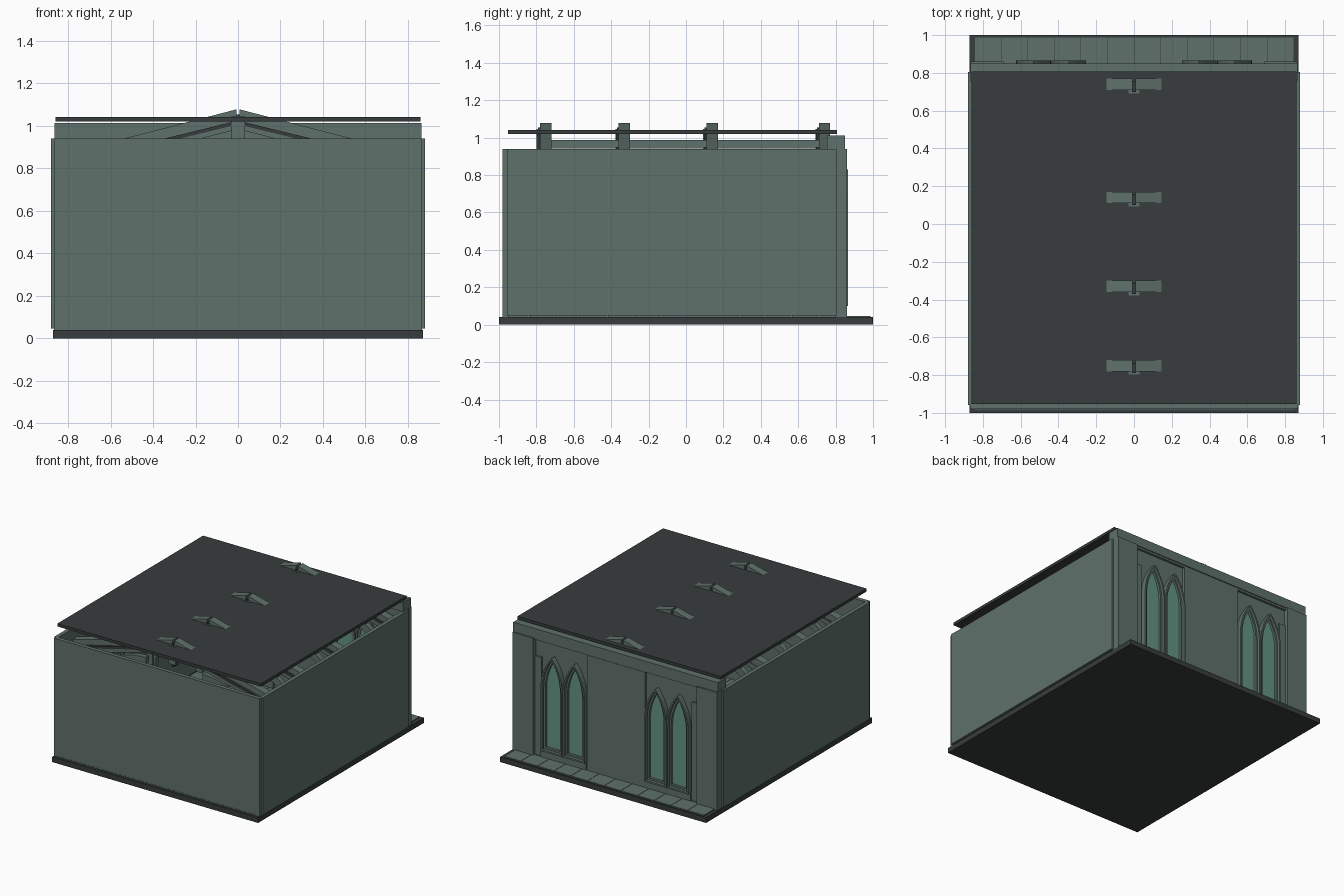
import bpy, bmesh, math

cube = bpy.data.objects.get("Cube")
if cube:
    bpy.data.objects.remove(cube, do_unlink=True)


def material(name, r, g, b):
    m = bpy.data.materials.new(name)
    m.use_nodes = True
    m.diffuse_color = (r, g, b, 1)
    m.node_tree.nodes["Principled BSDF"].inputs["Base Color"].default_value = (r, g, b, 1)
    return m


STONE = material("grey_green_stone", 0.115, 0.165, 0.145)
DARK = material("dark_slate", 0.038, 0.045, 0.045)
GLASS = material("green_glass", 0.125, 0.29, 0.225)


def finish(name, bm, mat):
    bmesh.ops.recalc_face_normals(bm, faces=bm.faces)
    me = bpy.data.meshes.new(name)
    bm.to_mesh(me)
    bm.free()
    me.materials.append(mat)
    ob = bpy.data.objects.new(name, me)
    bpy.context.collection.objects.link(ob)
    return ob


def prism(name, pts, y0, y1, mat):
    """Extrude an (x, z) outline along y."""
    bm = bmesh.new()
    a, b = [[bm.verts.new((x, y, z)) for x, z in pts] for y in (y0, y1)]
    bm.faces.new(a)
    bm.faces.new(b)
    for i in range(len(pts)):
        j = (i + 1) % len(pts)
        bm.faces.new((a[i], a[j], b[j], b[i]))
    return finish(name, bm, mat)


def ring(name, outer, inner, y0, y1, mat):
    """Closed frame between two matching (x, z) outlines."""
    bm = bmesh.new()
    loops = [[bm.verts.new((x, y, z)) for x, z in pts]
             for pts, y in ((outer, y0), (outer, y1), (inner, y1), (inner, y0))]
    for k in range(4):
        a, b = loops[k], loops[(k + 1) % 4]
        for i in range(len(a)):
            j = (i + 1) % len(a)
            bm.faces.new((a[i], a[j], b[j], b[i]))
    return finish(name, bm, mat)


def box(name, x0, x1, y0, y1, z0, z1, mat):
    return prism(name, [(x0, z0), (x1, z0), (x1, z1), (x0, z1)], y0, y1, mat)


def lancet(cx, inset):
    """Pointed arch outline, shrunk by inset."""
    w, spring, bottom = 0.092 - inset, 0.58, 0.1 + inset
    h = 0.25 - 1.4 * inset
    r = (w * w + h * h) / (2 * w)
    top = math.asin(h / r)
    side = [(w - r + r * math.cos(top * i / 8), spring + r * math.sin(top * i / 8))
            for i in range(9)]
    half = [(w, bottom)] + side
    return [(cx + x, z) for x, z in half] + [(cx - x, z) for x, z in half[-2::-1]]


# Floor slab and tiles
box("floor_slab", -0.87, 0.87, -1, 1, 0, 0.04, DARK)
bm = bmesh.new()
for col in range(12):
    for row in range(14):
        x, y = -0.774 + col * 0.1408, 0.918 - row * 0.1408
        made = bmesh.ops.create_cube(bm, size=1)["verts"]
        bmesh.ops.scale(bm, vec=(0.138, 0.138, 0.01), verts=made)
        bmesh.ops.translate(bm, vec=(x, y, 0.042), verts=made)
finish("floor_tiles", bm, STONE)

# Plain walls
box("front_wall", -0.867, 0.867, -0.98, -0.95, 0.04, 0.94, STONE)
for s, side in ((1, "left"), (-1, "right")):
    box(side + "_wall", s * 0.85, s * 0.88, -0.957, 0.805, 0.047, 0.94, STONE)

# Back wall with recessed window bays
box("back_wall", -0.865, 0.865, 0.80, 0.825, 0.04, 0.94, STONE)
box("back_wall_centre_panel", -0.245, 0.245, 0.80, 0.846, 0.04, 0.925, STONE)
box("back_wall_lintel", -0.865, 0.865, 0.80, 0.843, 0.925, 0.95, STONE)
box("back_wall_top_band", -0.865, 0.865, 0.755, 0.85, 0.94, 1.013, STONE)
for s, side in ((1, "left"), (-1, "right")):
    box(side + "_back_pilaster", s * 0.69, s * 0.866, 0.80, 0.86, 0.04, 0.94, STONE)
    box(side + "_bay_jamb", s * 0.635, s * 0.69, 0.80, 0.838, 0.04, 0.80, STONE)
    box(side + "_bay_sill", s * 0.25, s * 0.635, 0.78, 0.85, 0.04, 0.10, STONE)
    # Paired lancet windows
    for n, cx in enumerate((0.345, 0.532)):
        tag = f"{side}_window_{n + 1}"
        ring(tag + "_outer_frame", lancet(s * cx, 0), lancet(s * cx, 0.012), 0.785, 0.866, STONE)
        ring(tag + "_groove", lancet(s * cx, 0.012), lancet(s * cx, 0.017), 0.79, 0.843, DARK)
        ring(tag + "_inner_frame", lancet(s * cx, 0.017), lancet(s * cx, 0.03), 0.79, 0.85, STONE)
        prism(tag + "_pane", lancet(s * cx, 0.03), 0.795, 0.832, GLASS)

# Flat roof slab
box("roof_slab", -0.86, 0.86, -0.952, 0.807, 1.02, 1.042, DARK)


# Roof trusses
def rafter_top(x):
    return 1.08 - 0.26 * x


def arc(r, n=10):
    """Quarter curve from the wall post up to the rafter."""
    return [(0.84 - 0.6 + r * math.cos(math.pi / 2 * i / n),
             0.28 + r * math.sin(math.pi / 2 * i / n)) for i in range(n + 1)]


for n, y in enumerate((-0.75, -0.33, 0.14, 0.74)):
    y0, y1 = y - 0.03, y + 0.03
    for s, side in ((1, "left"), (-1, "right")):
        tag = f"truss_{n + 1}_{side}"

        def beam(part, pts, a, b, mat):
            prism(f"{tag}_{part}", [(s * x, z) for x, z in pts], a, b, mat)

        beam("rafter", [(0.008, rafter_top(0.008)), (0.85, rafter_top(0.85)),
                        (0.85, 0.79), (0.008, 1.015)], y0, y1, STONE)
        beam("lower_chord", [(0, 1.025), (0.84, 0.82), (0.84, 0.80), (0, 1.008)],
             y0 - 0.015, y1, DARK)
        beam("under_chord", [(0, 1.008), (0.84, 0.80), (0.84, 0.77), (0, 0.985)],
             y0 - 0.01, y1, STONE)
        beam("curved_brace", arc(0.6) + arc(0.55)[::-1], y0 + 0.01, y1 - 0.01, STONE)
        box(tag + "_wall_post", s * 0.80, s * 0.85, y0, y1, 0.04, 0.86, STONE)
        for k in range(3):
            x = 0.45 + 0.11 * k
            box(f"{tag}_strut_{k + 1}", s * (x - 0.01), s * (x + 0.01), y - 0.01, y + 0.01,
                0.28 + math.sqrt(0.33 - (x - 0.24) ** 2), rafter_top(x) - 0.04, STONE)
    box(f"truss_{n + 1}_king_post", -0.01, 0.01, y0 - 0.01, y1 - 0.015, 0.88, 1.055, DARK)
    box(f"truss_{n + 1}_post_cap", -0.03, 0.03, y0 - 0.018, y0, 0.90, 1.046, STONE)

# Lengthwise purlins
for s, side in ((1, "left"), (-1, "right")):
    for k, x in enumerate((0.30, 0.56)):
        z = rafter_top(x)
        box(f"{side}_purlin_{k + 1}", s * (x - 0.02), s * (x + 0.02), -0.78, 0.80,
            z - 0.06, z - 0.015, STONE)
